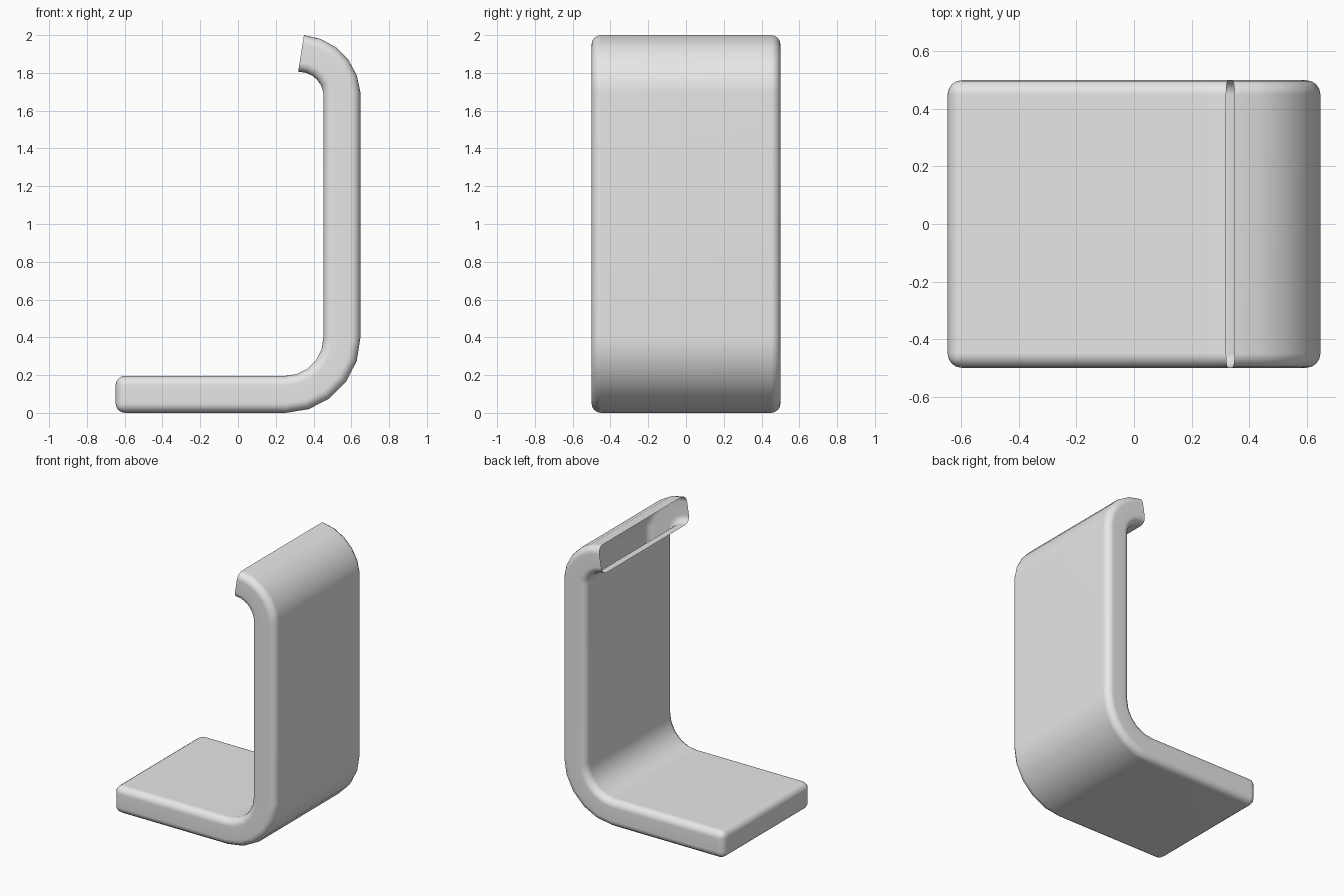
import bpy, bmesh, math
from mathutils import Matrix, Vector

default = bpy.data.objects.get("Cube")
if default:
    bpy.data.objects.remove(default, do_unlink=True)

THICK, WIDTH, ROUND = 0.196, 1.0, 0.05
LEFT, BEND_X, RIGHT = -0.648, 0.25, 0.648
WALL_TOP = 1.698

grey = bpy.data.materials.new("plain grey")
grey.use_nodes = True
grey.diffuse_color = (0.8, 0.8, 0.8, 1)
grey.node_tree.nodes["Principled BSDF"].inputs["Base Color"].default_value = (0.8, 0.8, 0.8, 1)

bm = bmesh.new()


def extend(edges):
    """Extrude the open rim and return its new edges and vertices."""
    geom = bmesh.ops.extrude_edge_only(bm, edges=edges)["geom"]
    verts = [g for g in geom if isinstance(g, bmesh.types.BMVert)]
    new_edges = [g for g in geom if isinstance(g, bmesh.types.BMEdge)
                 and all(v in verts for v in g.verts)]
    return new_edges, verts


def bend(edges, centre, degrees, steps=5):
    """Sweep the open rim round an axis along y."""
    turn = Matrix.Rotation(-math.radians(degrees / steps), 3, 'Y')
    for _ in range(steps):
        edges, verts = extend(edges)
        bmesh.ops.rotate(bm, verts=verts, cent=centre, matrix=turn)
    return edges


# Flat base slab, rounded everywhere but at the end that carries on
bmesh.ops.create_cube(bm, size=1)
bmesh.ops.scale(bm, vec=(BEND_X - LEFT, WIDTH, THICK), verts=bm.verts)
bmesh.ops.translate(bm, vec=((BEND_X + LEFT) / 2, 0, THICK / 2), verts=bm.verts)
open_face = max(bm.faces, key=lambda f: f.calc_center_median().x)
bmesh.ops.bevel(bm, geom=[e for e in bm.edges if e not in open_face.edges[:]],
                offset=ROUND, segments=4, profile=0.5, affect='EDGES')
open_face = max(bm.faces, key=lambda f: f.calc_center_median().x)
rim = open_face.edges[:]
bmesh.ops.delete(bm, geom=[open_face], context='FACES_ONLY')

# Lower bend, upright wall and open hooked top
radius = RIGHT - BEND_X
rim = bend(rim, Vector((BEND_X, 0, radius)), 90)
rim, top = extend(rim)
bmesh.ops.translate(bm, vec=(0, 0, WALL_TOP - radius), verts=top)
rim = bend(rim, Vector((0.322, 0, 1.674)), 81)

bmesh.ops.recalc_face_normals(bm, faces=bm.faces)
for face in bm.faces:
    face.smooth = True

mesh = bpy.data.meshes.new("bent_panel")
bm.to_mesh(mesh)
bm.free()
mesh.materials.append(grey)
panel = bpy.data.objects.new("bent_panel", mesh)
bpy.context.collection.objects.link(panel)
panel.modifiers.new("even shading", 'WEIGHTED_NORMAL')
